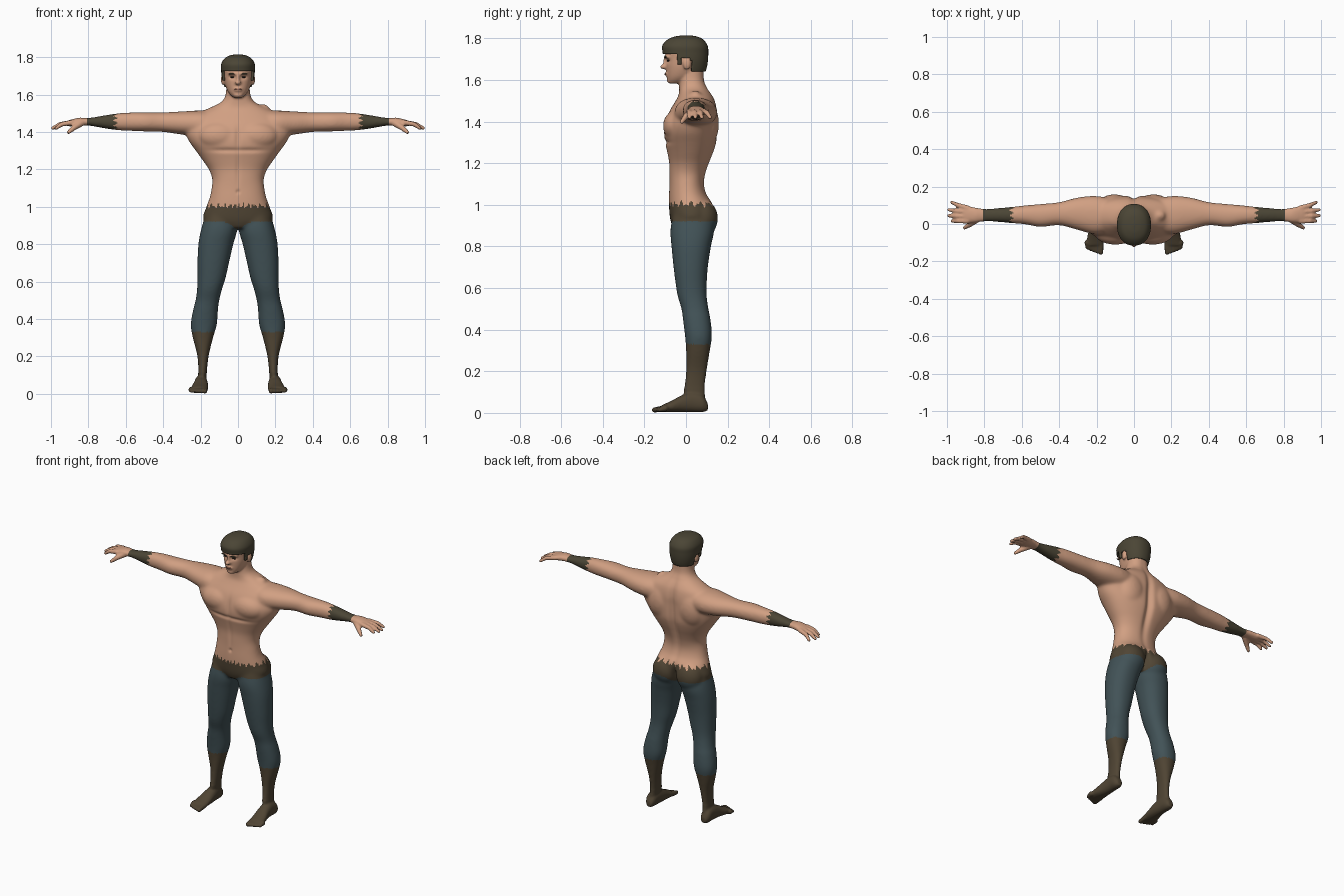
import bpy, bmesh, math
from mathutils import Vector, Matrix

if "Cube" in bpy.data.objects:
    bpy.data.objects.remove(bpy.data.objects["Cube"])


def material(name, rgb):
    m = bpy.data.materials.new(name)
    m.use_nodes = True
    m.diffuse_color = (*rgb, 1)
    m.node_tree.nodes["Principled BSDF"].inputs["Base Color"].default_value = (*rgb, 1)
    return m


SKIN = material("skin", (0.64, 0.35, 0.225))
PANTS = material("teal trousers", (0.054, 0.085, 0.095))
BROWN = material("brown leather", (0.08, 0.059, 0.034))
HAIR = material("dark olive hair", (0.07, 0.06, 0.036))
LIP = material("lip", (0.36, 0.16, 0.11))
DARK = material("dark eye", (0.02, 0.015, 0.012))


def spline(rows, steps):
    """Smooth curve through the given rows of numbers."""
    out = []
    for i in range(len(rows) - 1):
        p = [rows[max(0, min(len(rows) - 1, i + k))] for k in (-1, 0, 1, 2)]
        for s in range(steps):
            t = s / steps
            out.append([b + 0.5 * t * (c - a + t * (2*a - 5*b + 4*c - d + t * (3*(b - c) + d - a)))
                        for a, b, c, d in zip(*p)])
    return out + [list(rows[-1])]


def loft(bm, axis, rows, steps=5, n=32, power=2.2):
    """Rounded rings along an axis; a row is position, then low/high of the two other axes."""
    rings = []
    for t, a0, a1, b0, b1 in spline(rows, steps):
        ring = []
        for k in range(n):
            ang = 2 * math.pi * k / n
            c, s = math.cos(ang), math.sin(ang)
            a = (a0 + a1) / 2 + (a1 - a0) / 2 * math.copysign(abs(c) ** (2 / power), c)
            b = (b0 + b1) / 2 + (b1 - b0) / 2 * math.copysign(abs(s) ** (2 / power), s)
            co = [a, b]
            co.insert("xyz".index(axis), t)
            ring.append(bm.verts.new(co))
        rings.append(ring)
    for r, q in zip(rings, rings[1:]):
        for k in range(n):
            bm.faces.new((r[k], r[(k + 1) % n], q[(k + 1) % n], q[k]))
    bm.faces.new(rings[0][::-1])
    bm.faces.new(rings[-1])


def sym(rows):
    return [(z, -w, w, y0, y1) for z, w, y0, y1 in rows]


def blob(bm, center, radii):
    m = Matrix.Translation(center) @ Matrix.Diagonal((*radii, 1))
    bmesh.ops.create_uvsphere(bm, u_segments=24, v_segments=16, radius=1, matrix=m)


def digit(bm, points, r0, r1):
    """Tapered finger or toe through points."""
    for i, (p, q) in enumerate(zip(points, points[1:])):
        p, q = Vector(p), Vector(q)
        n = len(points) - 1
        ra, rb = r0 + (r1 - r0) * i / n, r0 + (r1 - r0) * (i + 1) / n
        d = q - p
        m = Matrix.Translation((p + q) / 2) @ d.to_track_quat('Z', 'Y').to_matrix().to_4x4()
        bmesh.ops.create_cone(bm, cap_ends=True, segments=14, radius1=ra, radius2=rb,
                              depth=d.length, matrix=m)
        blob(bm, p, (ra,) * 3)
        blob(bm, q, (rb,) * 3)


def finish(name, bm, mats):
    bmesh.ops.recalc_face_normals(bm, faces=bm.faces)
    me = bpy.data.meshes.new(name)
    bm.to_mesh(me)
    bm.free()
    for m in mats:
        me.materials.append(m)
    ob = bpy.data.objects.new(name, me)
    bpy.context.collection.objects.link(ob)
    me.polygons.foreach_set("use_smooth", [True] * len(me.polygons))
    return ob


bm = bmesh.new()
# leg
loft(bm, 'z', [(.03, .172, .225, .01, .1), (.1, .168, .213, -.01, .09), (.2, .157, .217, 0, .1),
               (.3, .133, .242, 0, .115), (.37, .113, .253, -.005, .125), (.45, .107, .24, -.015, .118),
               (.5, .1, .227, -.022, .108), (.56, .085, .219, -.04, .1), (.62, .066, .217, -.05, .1),
               (.7, .048, .217, -.06, .105), (.8, .025, .212, -.07, .12), (.88, .004, .197, -.075, .135),
               (.97, .01, .17, -.06, .12)])
# foot and toes
loft(bm, 'y', [(.105, .18, .215, .012, .045), (.08, .168, .23, .004, .085), (.03, .163, .232, .004, .1),
               (-.02, .16, .238, .004, .085), (-.07, .16, .25, .004, .058), (-.115, .163, .254, .004, .038)])
for i in range(5):
    x, tip = .177 + .018 * i, -.152 + .006 * i
    digit(bm, [(x, -.1, .022), (x, tip, .014)], .016, .013 - .0008 * i)
# arm and palm
loft(bm, 'x', [(.1, -.03, .13, 1.38, 1.51), (.2, -.055, .15, 1.375, 1.515), (.3, -.032, .142, 1.386, 1.51),
               (.4, -.007, .117, 1.4, 1.505), (.5, -.016, .107, 1.403, 1.505), (.58, -.002, .1, 1.406, 1.504),
               (.65, .004, .092, 1.41, 1.499), (.72, .01, .086, 1.42, 1.488), (.8, .014, .081, 1.434, 1.475),
               (.85, .008, .088, 1.434, 1.476), (.9, .006, .097, 1.43, 1.464), (.915, .015, .09, 1.435, 1.458)])
# fingers and thumb
for y0, y1, tip in ((.016, .016, .972), (.04, .045, .991), (.064, .076, .99), (.086, .116, .974)):
    mid = ((.9 + tip) / 2 + .005, (y0 + y1) / 2, 1.442)
    digit(bm, [(.89, y0, 1.45), mid, (tip, y1, 1.42)], .0145, .0095)
digit(bm, [(.84, .025, 1.447), (.878, -.003, 1.422), (.906, -.02, 1.398)], .019, .01)
# muscle masses, ear
blob(bm, (.1, -.045, 1.38), (.115, .066, .075))
blob(bm, (.105, .085, 1.39), (.1, .074, .12))
blob(bm, (.085, .08, .935), (.088, .074, .09))
blob(bm, (.081, .005, 1.68), (.01, .02, .03))
# mirror the half body
dup = bmesh.ops.duplicate(bm, geom=bm.verts[:] + bm.edges[:] + bm.faces[:])["geom"]
bmesh.ops.scale(bm, vec=(-1, 1, 1), verts=[g for g in dup if isinstance(g, bmesh.types.BMVert)])
# torso and neck
loft(bm, 'z', sym([(.885, .08, -.06, .1), (.93, .183, -.076, .13), (1, .169, -.082, .13), (1.05, .151, -.082, .1),
                   (1.1, .141, -.08, .088), (1.15, .138, -.08, .095), (1.2, .156, -.081, .112),
                   (1.25, .19, -.09, .132), (1.3, .226, -.101, .147), (1.35, .262, -.106, .15),
                   (1.4, .282, -.098, .15), (1.45, .265, -.08, .15), (1.5, .21, -.05, .14),
                   (1.53, .15, -.035, .125), (1.56, .09, -.033, .105), (1.6, .066, -.033, .088),
                   (1.67, .062, -.03, .085)]), n=48)
blob(bm, (.135, .045, 1.52), (.035, .03, .03))
# head
loft(bm, 'z', sym([(1.583, .02, -.08, -.03), (1.595, .037, -.088, .01), (1.62, .056, -.092, .05),
                   (1.66, .071, -.095, .08), (1.7, .076, -.097, .092), (1.75, .079, -.097, .094),
                   (1.785, .062, -.075, .08), (1.803, .02, -.03, .03)]), n=40)
# nose, brow ridge, lips, chin
blob(bm, (0, -.103, 1.664), (.016, .023, .012))
blob(bm, (0, -.096, 1.685), (.009, .016, .028))
blob(bm, (0, -.082, 1.712), (.056, .024, .012))
blob(bm, (0, -.089, 1.628), (.024, .013, .013))
blob(bm, (0, -.078, 1.597), (.024, .014, .013))

# fuse everything into one skin
body = finish("body", bm, [SKIN, PANTS, BROWN, HAIR])
mod = body.modifiers.new("fuse", 'REMESH')
mod.mode = 'VOXEL'
mod.voxel_size = .006
mod = body.modifiers.new("soften", 'SMOOTH')
mod.iterations = 3
fused = bpy.data.meshes.new_from_object(body.evaluated_get(bpy.context.evaluated_depsgraph_get()))
body.modifiers.clear()
bm = bmesh.new()
bm.from_mesh(fused)
broad = [v for v in bm.verts if abs(v.co.x) < .8 and .12 < v.co.z < 1.56]
for _ in range(14):
    bmesh.ops.smooth_vert(bm, verts=broad, factor=.5, use_axis_x=True, use_axis_y=True, use_axis_z=True)

# pressed-in forms: center, reach, push along y
DENTS = [((0, .15, 1.3), (.022, .08, .22), -.022),      # spine
         ((0, .15, .92), (.014, .08, .06), -.035),      # seat cleft
         ((0, -.11, 1.37), (.014, .06, .06), .008),     # breastbone
         ((0, -.08, 1.08), (.009, .05, .01), .008),     # navel
         ((0, -.09, 1.2), (.012, .06, .09), .005),      # belly line
         ((.07, -.11, 1.302), (.08, .06, .012), .007),  # chest fold
         ((-.07, -.11, 1.302), (.08, .06, .012), .007),
         ((.031, -.1, 1.693), (.018, .05, .011), .009),  # eye sockets
         ((-.031, -.1, 1.693), (.018, .05, .011), .009)]
for v in bm.verts:
    for c, r, push in DENTS:
        q = sum(((v.co[i] - c[i]) / r[i]) ** 2 for i in range(3))
        if q < 6:
            v.co.y += push * math.exp(-q)

# clothing colours by height and reach, with ragged hems
for f in bm.faces:
    x, y, z = f.calc_center_median()
    ang = math.atan2(x, -y)
    hem = 1.005 + .009 * math.sin(23 * ang) + .007 * math.sin(41 * ang)
    cuff = .655 + .012 * math.sin(9 * math.atan2(z - 1.455, y - .045))
    if abs(x) > .5:
        f.material_index = 3 if cuff < abs(x) < .807 else 0
    elif z > hem:
        f.material_index = 0
    elif z < .33 or z > .92 - .04 * math.exp(-(x / .04) ** 2):
        f.material_index = 2
    else:
        f.material_index = 1
old = body.data
body.data = fused
for f in bm.faces:
    f.smooth = True
bm.to_mesh(fused)
bm.free()
bpy.data.meshes.remove(old)

# hair cap cut along the hairline
bm = bmesh.new()
loft(bm, 'z', sym([(1.615, .064, -.07, .08), (1.65, .078, -.1, .097), (1.69, .087, -.108, .105),
                   (1.73, .09, -.112, .107), (1.765, .089, -.114, .104), (1.795, .07, -.088, .082),
                   (1.81, .04, -.05, .05), (1.815, .008, -.01, .01)]), steps=8, n=72)


def hairline(y):
    if y < -.045:
        return 1.726
    if y < -.02:
        return 1.675
    return 1.705 if y < .025 else 1.638


bmesh.ops.delete(bm, context='FACES', geom=[
    f for f in bm.faces if f.calc_center_median().z < hairline(f.calc_center_median().y)])
hair = finish("hair", bm, [HAIR])
mod = hair.modifiers.new("thickness", 'SOLIDIFY')
mod.thickness = .012
mod.offset = -1

# face details
for name, mat, centers, radii in (
        ("eyes", DARK, [(s * .031, -.086, 1.693) for s in (-1, 1)], (.012, .006, .004)),
        ("eyebrows", HAIR, [(s * .032, -.098, 1.711) for s in (-1, 1)], (.02, .007, .004)),
        ("mouth", LIP, [(0, -.098, 1.628)], (.021, .005, .005))):
    bm = bmesh.new()
    for c in centers:
        blob(bm, c, radii)
    finish(name, bm, [mat])
